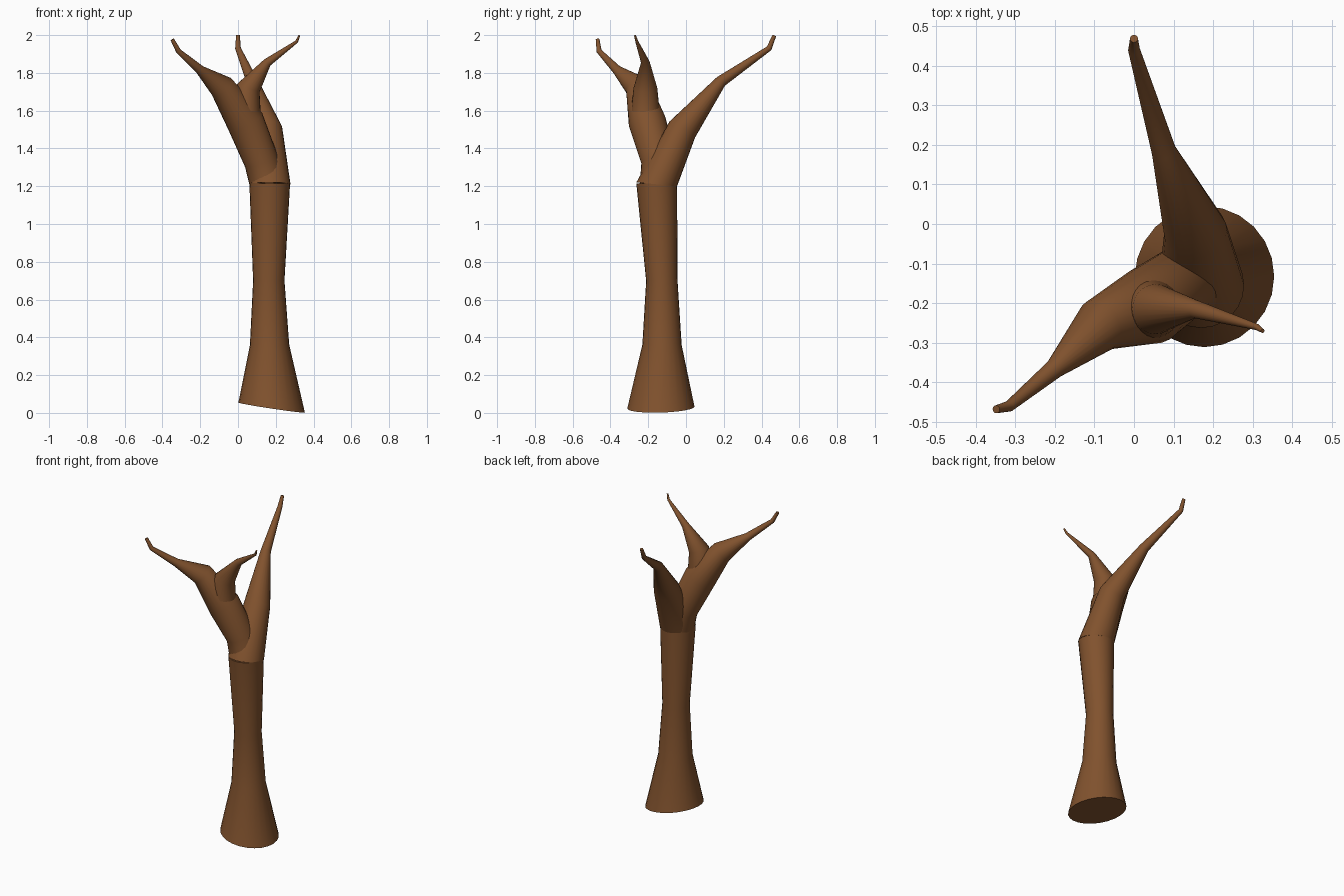
import bpy, bmesh, math
from mathutils import Vector

if "Cube" in bpy.data.objects:
    bpy.data.objects.remove(bpy.data.objects["Cube"])

SIDES = 24
bark = bpy.data.materials.new("bark")
bark.diffuse_color = (0.22, 0.085, 0.027, 1)
bark.use_nodes = True
bark.node_tree.nodes["Principled BSDF"].inputs["Base Color"].default_value = bark.diffuse_color


def limb(name, path, start_dir=None):
    """Tapered round tube through (x, y, z, radius) points, capped at both ends."""
    pts = [Vector(p[:3]) for p in path]
    bm = bmesh.new()
    rings = []
    side = Vector((1, 0, 0))
    for i, p in enumerate(pts):
        # ring faces along the average of the neighbouring segments
        t = Vector()
        if i > 0:
            t += (p - pts[i - 1]).normalized()
        if i < len(pts) - 1:
            t += (pts[i + 1] - p).normalized()
        if i == 0 and start_dir:
            t = Vector(start_dir)
        t.normalize()
        side = (side - t * side.dot(t)).normalized()
        up = t.cross(side)
        ring = []
        for k in range(SIDES):
            a = 2 * math.pi * k / SIDES
            ring.append(bm.verts.new(p + path[i][3] * (side * math.cos(a) + up * math.sin(a))))
        rings.append(ring)
    for r0, r1 in zip(rings, rings[1:]):
        for k in range(SIDES):
            n = (k + 1) % SIDES
            bm.faces.new((r0[k], r0[n], r1[n], r1[k]))
    bm.faces.new(rings[0][::-1])
    bm.faces.new(rings[-1])
    me = bpy.data.meshes.new(name)
    bm.to_mesh(me)
    bm.free()
    me.materials.append(bark)
    ob = bpy.data.objects.new(name, me)
    bpy.context.collection.objects.link(ob)
    bpy.context.view_layer.objects.active = ob
    ob.select_set(True)
    bpy.ops.object.shade_smooth_by_angle(angle=math.radians(40))
    ob.select_set(False)


# Trunk with flared, slightly tilted foot
limb("trunk", [
    (0.178, -0.133, 0.028, 0.178),
    (0.167, -0.127, 0.36, 0.104),
    (0.163, -0.128, 0.70, 0.083),
    (0.168, -0.155, 1.22, 0.108),
], start_dir=(0.15, -0.03, 1))

# Branch reaching to the back
limb("back_branch", [
    (0.170, -0.155, 1.21, 0.108),
    (0.155, -0.020, 1.50, 0.080),
    (0.075, 0.185, 1.755, 0.031),
    (0.000, 0.440, 1.930, 0.015),
    (0.000, 0.468, 1.998, 0.010),
], start_dir=(0, 0.1, 1))

# Branch reaching to the front left
limb("front_branch", [
    (0.160, -0.150, 1.20, 0.095),
    (0.125, -0.145, 1.33, 0.092),
    (0.040, -0.205, 1.54, 0.100),
    (-0.085, -0.255, 1.725, 0.068),
    (-0.200, -0.365, 1.815, 0.025),
    (-0.315, -0.460, 1.915, 0.014),
    (-0.348, -0.468, 1.977, 0.010),
])

# Smaller branch growing off the front one
limb("right_twig", [
    (0.045, -0.215, 1.60, 0.075),
    (0.055, -0.215, 1.72, 0.063),
    (0.155, -0.215, 1.855, 0.023),
    (0.310, -0.260, 1.965, 0.008),
    (0.325, -0.270, 1.998, 0.005),
])
